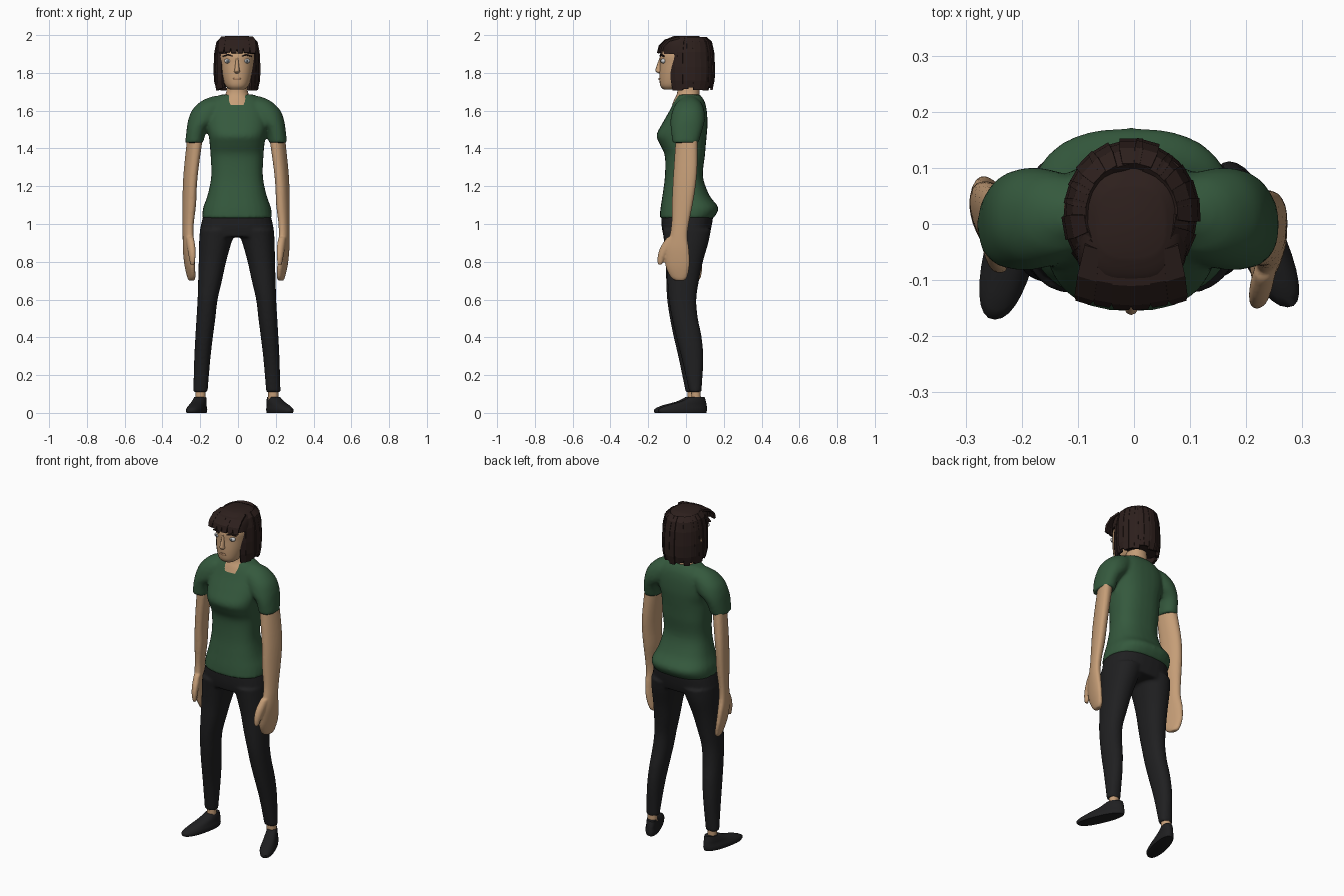
import bpy, bmesh, math, random
from mathutils import Vector

if "Cube" in bpy.data.objects:
    bpy.data.objects.remove(bpy.data.objects["Cube"])

random.seed(4)


def material(name, rgb):
    m = bpy.data.materials.new(name)
    m.diffuse_color = (*rgb, 1)
    m.use_nodes = True
    m.node_tree.nodes["Principled BSDF"].inputs["Base Color"].default_value = m.diffuse_color
    return m


GREEN = material("shirt_green", (0.035, 0.10, 0.047))
SKIN = material("skin", (0.56, 0.34, 0.185))
BLACK = material("cloth_black", (0.014, 0.014, 0.015))
HAIR = material("hair_brown", (0.026, 0.014, 0.012))
WHITE = material("eye_white", (0.75, 0.75, 0.75))
GREY = material("iris_grey", (0.12, 0.14, 0.16))
LIP = material("lip", (0.40, 0.22, 0.12))


def finish(name, bm, mat, smooth=True):
    bmesh.ops.recalc_face_normals(bm, faces=bm.faces)
    me = bpy.data.meshes.new(name)
    bm.to_mesh(me)
    bm.free()
    me.materials.append(mat)
    if smooth:
        me.shade_smooth()
        me.set_sharp_from_angle(angle=math.radians(55))
    ob = bpy.data.objects.new(name, me)
    bpy.context.collection.objects.link(ob)
    return ob


def spline(rings, steps):
    out = []
    for i in range(len(rings) - 1):
        a, b, c, d = (rings[min(max(i + k, 0), len(rings) - 1)] for k in (-1, 0, 1, 2))
        for s in range(steps):
            t = s / steps
            out.append([q + 0.5 * t * (r - o + t * (2 * o - 5 * q + 4 * r - w + t * (3 * (q - r) + w - o)))
                        for o, q, r, w in zip(a, b, c, d)])
    return out + [rings[-1]]


def loft(name, rings, mat, p=2.2, n=28, shear=0, pivot=0.02, mirror=None, steps=4):
    """Rings are (z, x0, x1, y0, y1); mirror is (dx, lean, z0)."""
    bm = bmesh.new()
    loops = []
    for z, x0, x1, y0, y1 in spline(rings, steps):
        loop = []
        for i in range(n):
            a = math.tau * i / n
            c, s = math.cos(a), math.sin(a)
            x = (x0 + x1) / 2 + (x1 - x0) / 2 * math.copysign(abs(c) ** (2 / p), c)
            y = (y0 + y1) / 2 + (y1 - y0) / 2 * math.copysign(abs(s) ** (2 / p), s)
            x += shear * (y - pivot)
            if mirror:
                x, y = mirror[0] - x, y - mirror[1] * (mirror[2] - z)
            loop.append(bm.verts.new((x, y, z)))
        loops.append(loop)
    for lo, hi in zip(loops, loops[1:]):
        for i in range(n):
            j = (i + 1) % n
            bm.faces.new((lo[i], lo[j], hi[j], hi[i]))
    bm.faces.new(loops[0])
    bm.faces.new(loops[-1])
    return finish(name, bm, mat)


def fuse(name, parts, voxel, rounds):
    """Blend overlapping lofts into one smooth skin."""
    bpy.ops.object.select_all(action='DESELECT')
    for o in parts:
        o.select_set(True)
    bpy.context.view_layer.objects.active = parts[0]
    bpy.ops.object.join()
    parts[0].name = name
    r = parts[0].modifiers.new("blend", 'REMESH')
    r.mode, r.voxel_size, r.use_smooth_shade = 'VOXEL', voxel, True
    s = parts[0].modifiers.new("soften", 'SMOOTH')
    s.factor, s.iterations = 0.5, rounds


def ball(name, loc, size, mat):
    bm = bmesh.new()
    bmesh.ops.create_uvsphere(bm, u_segments=16, v_segments=10, radius=1)
    for v in bm.verts:
        v.co = Vector(loc) + Vector(a * b for a, b in zip(v.co, size))
    return finish(name, bm, mat)


def strand(name, path, side, half, thick):
    """A flat faceted lock of hair: box section swept along a path."""
    bm = bmesh.new()
    side = Vector(side).normalized()
    loops = []
    for i, pt in enumerate(path):
        pt = Vector(pt)
        along = (Vector(path[min(i + 1, len(path) - 1)]) - Vector(path[max(i - 1, 0)])).normalized()
        out = along.cross(side)
        w = half * (0.75 if i in (0, len(path) - 1) else 1)
        loops.append([bm.verts.new(pt + side * w * a + out * thick * b)
                      for a, b in ((-1, -1), (1, -1), (1, 1), (-1, 1))])
    for lo, hi in zip(loops, loops[1:]):
        for i in range(4):
            j = (i + 1) % 4
            bm.faces.new((lo[i], lo[j], hi[j], hi[i]))
    bm.faces.new(loops[0])
    bm.faces.new(loops[-1])
    return finish(name, bm, HAIR, False)


# Shirt: torso and two sleeves
torso = [(1.03, -.19, .18, -.14, .145), (1.085, -.185, .175, -.135, .172), (1.15, -.162, .152, -.125, .125),
         (1.25, -.142, .132, -.112, .09), (1.36, -.145, .135, -.112, .10), (1.42, -.15, .14, -.138, .105),
         (1.47, -.155, .145, -.156, .11), (1.53, -.165, .155, -.127, .114), (1.60, -.16, .15, -.087, .11),
         (1.65, -.135, .125, -.062, .098), (1.685, -.095, .085, -.04, .075)]
sleeve = [(1.43, -.280, -.183, -.072, .067), (1.50, -.272, -.165, -.08, .087), (1.55, -.264, -.11, -.082, .10),
          (1.60, -.245, -.08, -.072, .097), (1.64, -.208, -.06, -.052, .082), (1.662, -.172, -.06, -.025, .06),
          (1.677, -.13, -.06, -.01, .045)]
fuse("shirt", [loft("torso", torso, GREEN, p=2.5), loft("sleeve_left", sleeve, GREEN),
               loft("sleeve_right", sleeve, GREEN, mirror=(-.02, 0, 0))], 0.009, 6)

# Trousers: pelvis and two legs
pelvis = [(.93, -.2, .19, -.118, .12), (.98, -.199, .188, -.128, .134), (1.045, -.184, .174, -.132, .145)]
leg = [(.11, -.237, -.161, -.002, .062), (.28, -.232, -.147, -.037, .076), (.4, -.226, -.133, -.065, .07),
       (.5, -.22, -.12, -.085, .052), (.6, -.214, -.108, -.10, .046), (.7, -.211, -.085, -.105, .062),
       (.8, -.208, -.063, -.107, .085), (.9, -.206, -.035, -.116, .116), (.97, -.202, -.01, -.125, .132)]
legs = (-.012, -.022, 1)
fuse("trousers", [loft("pelvis", pelvis, BLACK, p=2.5), loft("leg_left", leg, BLACK),
                  loft("leg_right", leg, BLACK, mirror=legs)], 0.008, 6)

# Ankles and shoes
ankle = [(.05, -.226, -.172, .008, .058), (.13, -.226, -.172, .008, .058)]
shoe = [(0, -.245, -.158, -.165, .085), (.018, -.248, -.155, -.17, .09), (.04, -.24, -.162, -.125, .088),
        (.06, -.236, -.165, -.05, .085), (.085, -.229, -.17, .0, .078)]
for side, mir, turn in (("left", None, .22), ("right", legs, .4)):
    loft("ankle_" + side, ankle, SKIN, mirror=mir)
    loft("shoe_" + side, shoe, BLACK, p=2.3, shear=turn, pivot=.04, mirror=mir, steps=2)

# Arms with mitten hands and thumbs
arm = [(.70, -.254, -.228, .02, .065), (.72, -.263, -.225, -.01, .08), (.78, -.278, -.232, -.042, .086),
       (.86, -.289, -.238, -.05, .076), (.93, -.292, -.24, -.036, .06), (1.0, -.292, -.238, -.032, .06),
       (1.1, -.292, -.226, -.04, .07), (1.2, -.29, -.222, -.046, .076), (1.3, -.284, -.213, -.05, .075),
       (1.46, -.27, -.192, -.055, .06)]
thumb = [(.785, -.272, -.25, -.083, -.06), (.83, -.28, -.245, -.088, -.048), (.88, -.284, -.242, -.077, -.02),
         (.93, -.284, -.245, -.048, .0)]
for side, mir in (("left", None), ("right", (-.02, .1, 1.45))):
    fuse("arm_" + side, [loft("forearm", arm, SKIN, shear=-.22, mirror=mir),
                         loft("thumb", thumb, SKIN, shear=-.22, mirror=mir)], 0.006, 4)

# Neck and head
loft("neck", [(1.63, -.10, .09, -.074, .05), (1.66, -.085, .075, -.062, .068), (1.70, -.062, .052, -.046, .072),
              (1.79, -.057, .047, -.046, .066)], SKIN)
loft("head", [(1.713, -.045, .035, -.12, -.03), (1.735, -.068, .058, -.137, .03), (1.79, -.088, .078, -.141, .09),
              (1.85, -.098, .088, -.138, .115), (1.90, -.1, .09, -.135, .12), (1.96, -.08, .07, -.10, .09)],
     SKIN, p=2.3)

# Facial features
loft("nose", [(1.797, -.014, .004, -.145, -.11), (1.806, -.021, .011, -.158, -.11), (1.82, -.018, .008, -.161, -.11),
              (1.885, -.011, .001, -.138, -.11)], SKIN, n=12)
loft("mouth", [(1.762, -.028, .018, -.145, -.11), (1.768, -.03, .02, -.146, -.11), (1.774, -.025, .015, -.145, -.11)],
     LIP, n=12)
for side, s in (("left", -1), ("right", 1)):
    x = -.004 + s * .05
    ball("eye_" + side, (x, -.119, 1.863), (.019, .014, .013), WHITE)
    ball("iris_" + side, (x, -.131, 1.863), (.007, .004, .008), GREY)
    ball("ear_" + side, (-.005 + s * .1, .03, 1.84), (.02, .022, .036), SKIN)
    strand("eyebrow_" + side, [(x - s * .024, -.136, 1.889), (x, -.131, 1.896), (x + s * .026, -.118, 1.888)],
           (0, 0, 1), .004, .005)

# Hair: crown, back shell, hanging locks and fringe
loft("hair_crown", [(1.90, -.108, .098, -.125, .128), (1.95, -.104, .094, -.118, .118), (1.98, -.09, .08, -.098, .095),
                    (1.996, -.065, .055, -.06, .065)], HAIR, p=2.8)
loft("hair_back", [(1.735, -.098, .088, .0, .125), (1.80, -.108, .098, -.025, .136), (1.92, -.106, .096, -.03, .13)],
     HAIR, p=2.6)
COUNT = 19
for k in range(COUNT):
    a = math.radians(-40 + 260 * k / (COUNT - 1))
    c, s = math.cos(a), math.sin(a)
    grow = random.uniform(.96, 1.02)
    end = random.uniform(1.705, 1.73)
    prof = [(.66, 1.985), (.86, 1.962), (.95, 1.91), (.985, 1.83), (.97, 1.76), (.9, end)]
    path = [(-.005 + .116 * r * grow * c, .018 + .128 * r * grow * s, z) for r, z in prof]
    strand("hair_lock_%02d" % k, path, (-s * .116, c * .128, 0), .021, .007)
for k in range(6):
    x = -.083 + .156 * k / 5
    bow = abs(k - 2.5) * .006
    strand("fringe_%d" % k, [(x * .9, -.04, 1.987), (x, -.11 + bow, 1.972), (x * 1.05, -.142 + bow, 1.94),
                             (x * 1.08, -.15 + bow, random.uniform(1.9, 1.91))],
           (1, (k - 2.5) * .12, 0), .018, .006)
